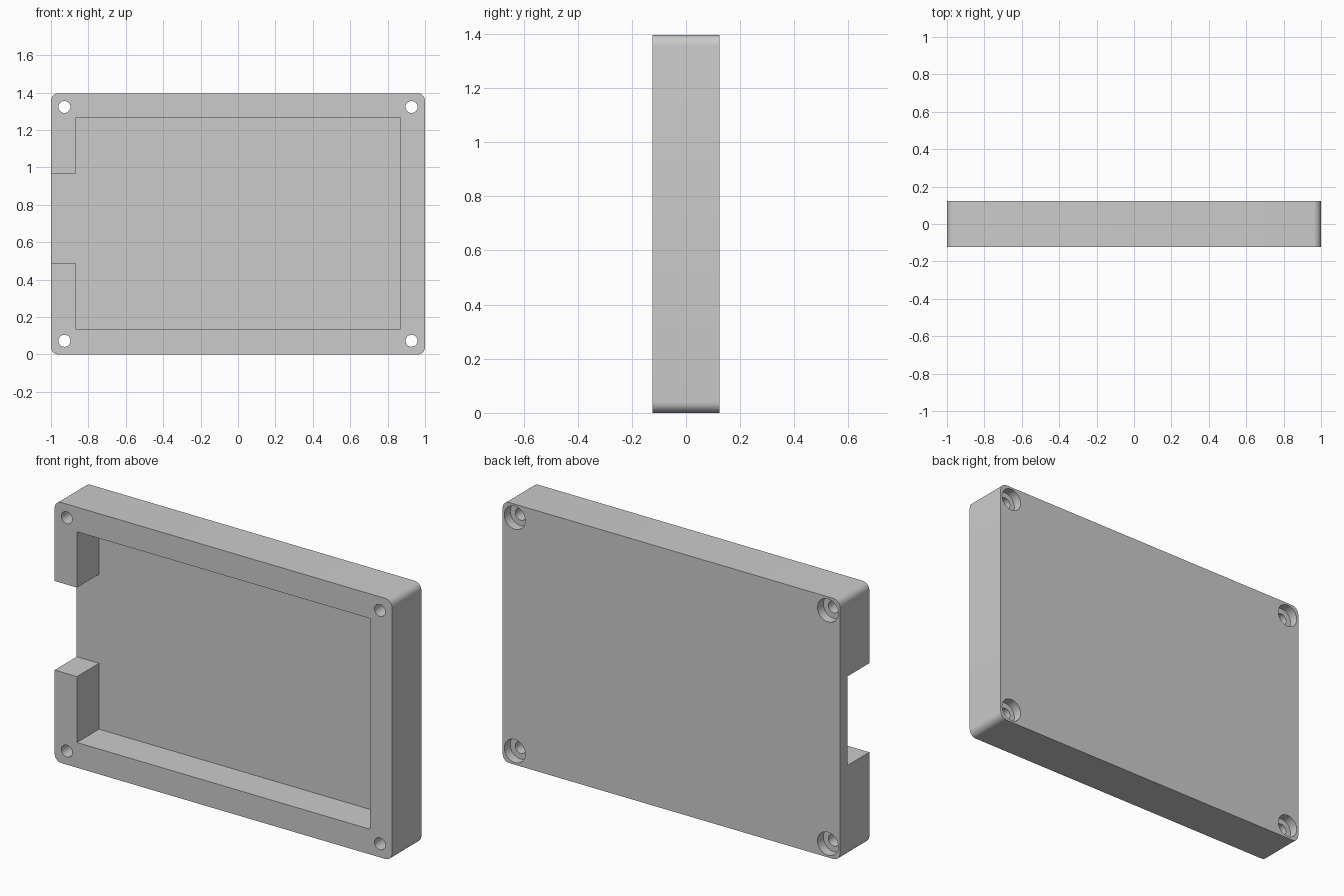
import bpy, bmesh
from math import sin, cos, pi, radians

if "Cube" in bpy.data.objects:
    bpy.data.objects.remove(bpy.data.objects["Cube"])

H, HALF = 1.396, 0.124          # height, half thickness
FLOOR_Y = 0.063                 # inner face of the back panel


def prism(name, pts, y0, y1):
    """Extrude an x-z outline from y0 to y1."""
    bm = bmesh.new()
    face = bm.faces.new([bm.verts.new((x, y0, z)) for x, z in pts])
    ext = bmesh.ops.extrude_face_region(bm, geom=[face])
    verts = [v for v in ext["geom"] if isinstance(v, bmesh.types.BMVert)]
    bmesh.ops.translate(bm, verts=verts, vec=(0, y1 - y0, 0))
    bmesh.ops.recalc_face_normals(bm, faces=bm.faces)
    me = bpy.data.meshes.new(name)
    bm.to_mesh(me)
    bm.free()
    ob = bpy.data.objects.new(name, me)
    bpy.context.collection.objects.link(ob)
    return ob


def arc(cx, cz, r, a0, a1, n):
    return [(cx + r * cos(a0 + (a1 - a0) * i / n),
             cz + r * sin(a0 + (a1 - a0) * i / n)) for i in range(n + 1)]


def cut(target, cutter):
    """Subtract the cutter and discard it."""
    cutter.hide_render = True
    mod = target.modifiers.new("cut", 'BOOLEAN')
    mod.operation, mod.solver, mod.object = 'DIFFERENCE', 'EXACT', cutter
    bpy.context.view_layer.objects.active = target
    bpy.ops.object.modifier_apply(modifier=mod.name)
    bpy.data.objects.remove(cutter, do_unlink=True)


# Plate with rounded corners
r = 0.04
corners = [(1 - r, H - r), (r - 1, H - r), (r - 1, r), (1 - r, r)]
outline = []
for i, (cx, cz) in enumerate(corners):
    outline += arc(cx, cz, r, i * pi / 2, (i + 1) * pi / 2, 8)
case = prism("enclosure_half", outline, -HALF, HALF)

# Front pocket with the open slot through the left wall
px, z0, z1, s0, s1 = 0.868, 0.135, 1.264, 0.488, 0.965
pocket = [(px, z0), (px, z1), (-px, z1), (-px, s1),
          (-1.1, s1), (-1.1, s0), (-px, s0), (-px, z0)]
cut(case, prism("pocket_cutter", pocket, -0.3, FLOOR_Y))

# Corner screw holes, counterbored from the back
for x in (-0.928, 0.928):
    for z in (0.073, H - 0.073):
        for rad, y0 in ((0.032, -0.3), (0.062, HALF - 0.05)):
            circle = arc(x, z, rad, 0, 2 * pi, 32)[:-1]
            cut(case, prism("hole_cutter", circle, y0, 0.3))

# Smooth the curves, keep the edges crisp
bpy.ops.object.select_all(action='DESELECT')
case.select_set(True)
bpy.context.view_layer.objects.active = case
bpy.ops.object.shade_smooth_by_angle(angle=radians(30))
